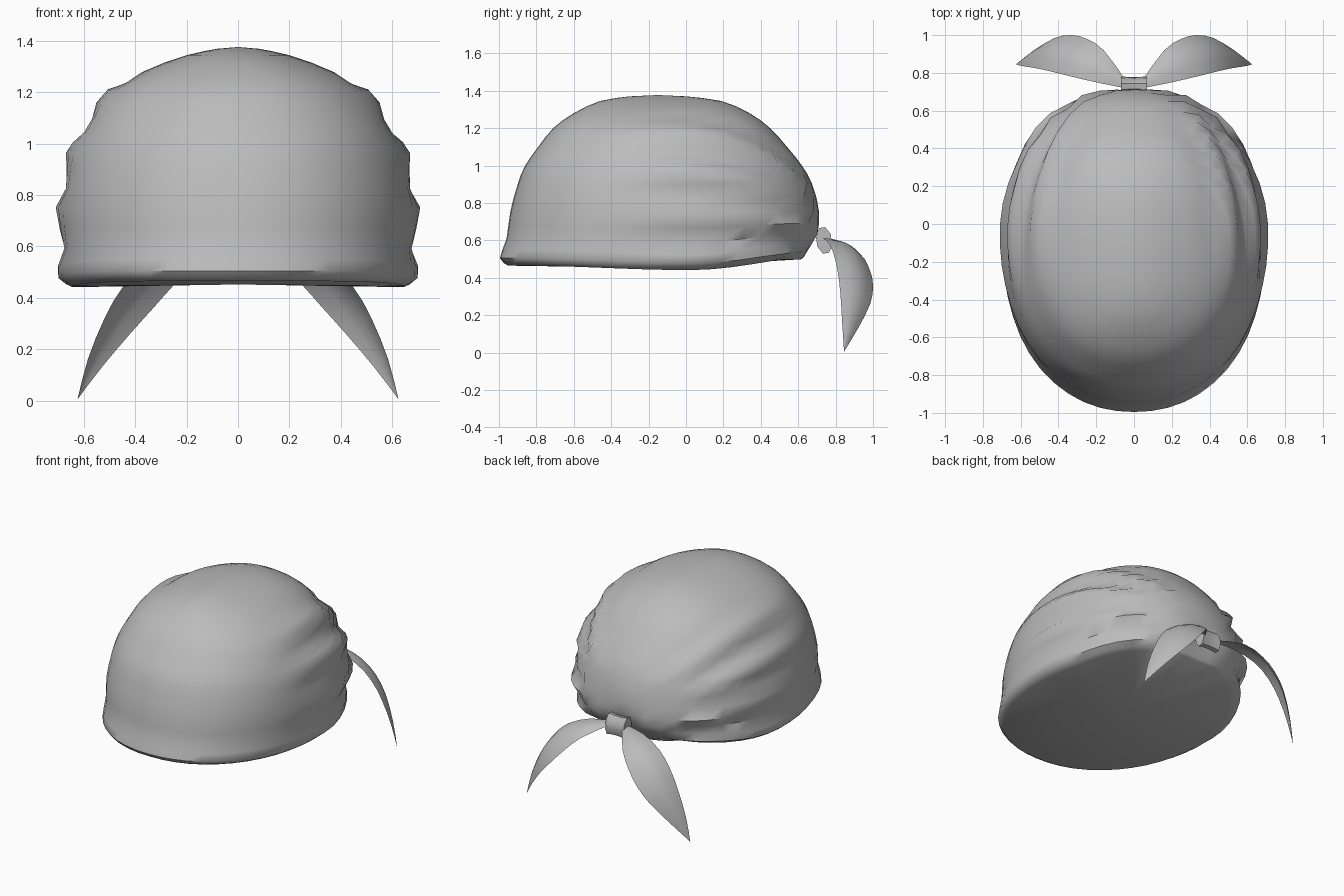
import bpy, bmesh, math
from mathutils import Vector

cube = bpy.data.objects.get("Cube")
if cube:
    bpy.data.objects.remove(cube, do_unlink=True)

cloth = bpy.data.materials.new("grey cloth")
cloth.use_nodes = True
grey = (0.5, 0.5, 0.5, 1)
cloth.diffuse_color = grey
cloth.node_tree.nodes["Principled BSDF"].inputs["Base Color"].default_value = grey


def finish(bm, name, angle=60):
    mesh = bpy.data.meshes.new(name)
    bm.to_mesh(mesh)
    bm.free()
    obj = bpy.data.objects.new(name, mesh)
    bpy.context.collection.objects.link(obj)
    mesh.materials.append(cloth)
    bpy.ops.object.select_all(action="DESELECT")
    bpy.context.view_layer.objects.active = obj
    obj.select_set(True)
    bpy.ops.object.shade_smooth_by_angle(angle=math.radians(angle))
    return obj


def ramp(a, b, v):
    t = max(0, min(1, (v - a) / (b - a)))
    return t * t * (3 - 2 * t)


def smooth_path(points, steps):
    """Catmull-Rom curve through the points."""
    pts = [Vector(p) for p in points]
    out = []
    for i in range(len(pts) - 1):
        a, b, c, d = pts[max(i - 1, 0)], pts[i], pts[i + 1], pts[min(i + 2, len(pts) - 1)]
        for k in range(steps):
            t = k / steps
            out.append(b + (c - a) * (t / 2) + (a * 2 - b * 5 + c * 4 - d) * (t * t / 2)
                       + (b * 3 - a - c * 3 + d) * (t ** 3 / 2))
    return out + [pts[-1]]


# Dome profile: height, front y, back y, half width
PROFILE = [(0.455, -0.95, 0.63, 0.65), (0.495, -0.995, 0.665, 0.685),
           (0.6, -0.96, 0.72, 0.69), (0.75, -0.94, 0.715, 0.695),
           (0.9, -0.9, 0.675, 0.67), (1.0, -0.86, 0.62, 0.635),
           (1.1, -0.79, 0.54, 0.58), (1.2, -0.71, 0.45, 0.5),
           (1.28, -0.6, 0.34, 0.375), (1.345, -0.46, 0.19, 0.2),
           (1.37, -0.3, 0, 0.08)]
KNOT_Z = 0.6
SIDES = 48


def gather(p):
    """Sag the rim and raise folds that fan out from the knot."""
    fade = 1 - ramp(0.5, 0.8, p.z)
    sag = -0.015 + 0.025 * ramp(0.05, -0.9, p.y) + 0.06 * ramp(0.05, 0.65, p.y)
    p.z += fade * sag
    r = math.hypot(p.x, p.z - KNOT_Z)
    phi = math.atan2(p.z - KNOT_Z, abs(p.x))
    wave = math.cos(math.tau * (phi - 0.18) / 0.33)
    amount = 0.026 * ramp(-0.5, 0.1, p.y) * ramp(0.08, 0.4, r) * (1 - ramp(0.85, 1.15, phi))
    out = (p - Vector((0, -0.15, KNOT_Z))).normalized()
    p += out * wave * amount
    if p.y > 0:
        p.y -= 0.04 * math.exp(-(r / 0.1) ** 2)
    return p


# Head wrap: lofted rings, closed at the crown and underneath
bm = bmesh.new()
rings = []
for z, front, back, width in smooth_path(PROFILE, 2):
    mid = (front + back) / 2
    half = (back - front) / 2
    ring = []
    for i in range(SIDES):
        a = math.tau * i / SIDES
        c, s = math.cos(a), math.sin(a)
        k = (abs(c) ** 2.15 + abs(s) ** 2.15) ** (-1 / 2.15)
        ring.append(bm.verts.new(gather(Vector((width * c * k, mid + half * s * k, z)))))
    rings.append(ring)
for low, high in zip(rings, rings[1:]):
    for i in range(SIDES):
        j = (i + 1) % SIDES
        bm.faces.new((low[i], low[j], high[j], high[i]))
crown = bm.verts.new((0, -0.15, 1.377))
base = bm.verts.new((0, -0.15, 0.452))
for i in range(SIDES):
    j = (i + 1) % SIDES
    bm.faces.new((rings[-1][i], rings[-1][j], crown))
    bm.faces.new((rings[0][j], rings[0][i], base))
finish(bm, "head_wrap", 50)

# Knot: short band across the back, pinched in the middle and tilted
bm = bmesh.new()
loops = []
for x, size in ((-0.07, 1), (-0.035, 0.92), (0, 0.9), (0.035, 0.92), (0.07, 1)):
    loop = []
    for i in range(8):
        a = math.tau * (i + 0.5) / 8
        y, z = 0.043 * size * math.cos(a), 0.074 * size * math.sin(a)
        loop.append(bm.verts.new((x, 0.738 + y - 0.15 * z, KNOT_Z + z + 0.15 * y)))
    loops.append(loop)
for a, b in zip(loops, loops[1:]):
    for i in range(8):
        j = (i + 1) % 8
        bm.faces.new((a[i], a[j], b[j], b[i]))
bm.faces.new(loops[0])
bm.faces.new(loops[-1])
bmesh.ops.recalc_face_normals(bm, faces=bm.faces)
finish(bm, "knot", 50)

# Tails: curved leaf sheets hanging from the knot
REAR_EDGE = [(0.05, 0.77, 0.6), (0.16, 0.92, 0.54), (0.25, 0.98, 0.45), (0.33, 1, 0.36),
             (0.42, 0.985, 0.26), (0.53, 0.92, 0.13), (0.625, 0.845, 0.005)]
FRONT_EDGE = [(0.05, 0.72, 0.61), (0.2, 0.75, 0.6), (0.35, 0.785, 0.54), (0.45, 0.81, 0.44),
              (0.52, 0.825, 0.32), (0.585, 0.835, 0.16), (0.625, 0.845, 0.005)]
ACROSS = 4
for side, name in ((1, "left_tail"), (-1, "right_tail")):
    bm = bmesh.new()
    rows = []
    for rear, fore in zip(smooth_path(REAR_EDGE, 2), smooth_path(FRONT_EDGE, 2)):
        row = []
        for k in range(ACROSS + 1):
            t = k / ACROSS
            p = rear.lerp(fore, t)
            p += Vector((0.5, 0.5, 0.7)) * (0.15 * (rear - fore).length * math.sin(math.pi * t))
            row.append(bm.verts.new((p.x * side, p.y, p.z)))
        rows.append(row)
    for a, b in zip(rows, rows[1:]):
        for k in range(ACROSS):
            quad = (a[k], b[k], b[k + 1], a[k + 1])
            bm.faces.new(quad if side > 0 else quad[::-1])
    bmesh.ops.remove_doubles(bm, verts=bm.verts, dist=0.0005)
    finish(bm, name)
